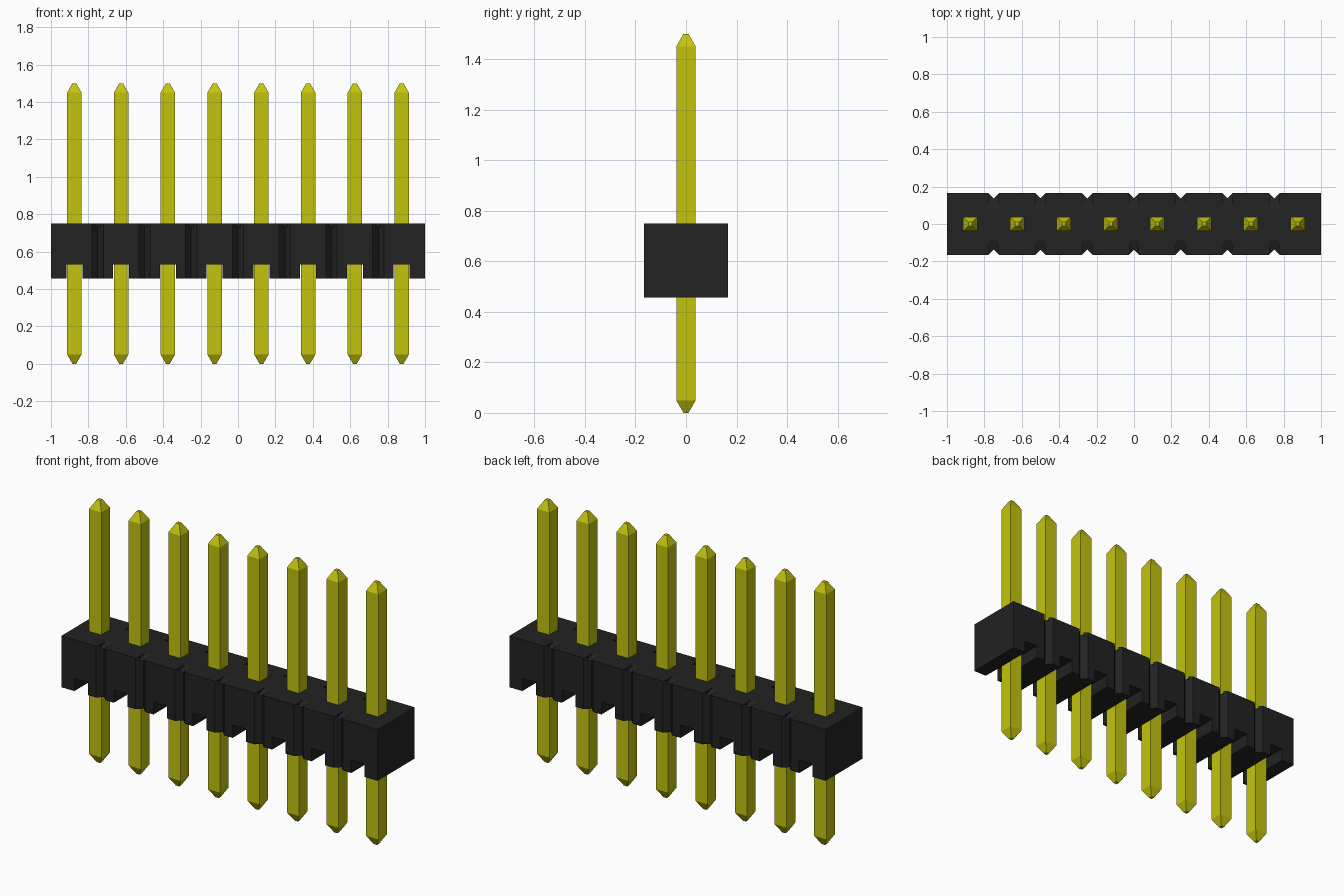
import bpy
import bmesh
from mathutils import Matrix

cube = bpy.data.objects.get("Cube")
if cube:
    bpy.data.objects.remove(cube, do_unlink=True)

COUNT, PITCH = 8, 0.25
HALF_Y, BOTTOM, TOP = 0.167, 0.457, 0.75
PIN = 0.0385
pin_x = [(i - (COUNT - 1) / 2) * PITCH for i in range(COUNT)]
gap_x = [x + PITCH / 2 for x in pin_x[:-1]]


def material(name, color):
    mat = bpy.data.materials.new(name)
    mat.use_nodes = True
    mat.diffuse_color = color
    mat.node_tree.nodes["Principled BSDF"].inputs["Base Color"].default_value = color
    return mat


def make_object(name, bm, mat):
    bmesh.ops.recalc_face_normals(bm, faces=bm.faces)
    mesh = bpy.data.meshes.new(name)
    bm.to_mesh(mesh)
    bm.free()
    mesh.materials.append(mat)
    obj = bpy.data.objects.new(name, mesh)
    bpy.context.collection.objects.link(obj)
    return obj


def prism(bm, points, offset):
    face = bm.faces.new([bm.verts.new(p) for p in points])
    new = bmesh.ops.extrude_face_region(bm, geom=[face])["geom"]
    verts = [v for v in new if isinstance(v, bmesh.types.BMVert)]
    bmesh.ops.translate(bm, verts=verts, vec=offset)


black = material("black plastic", (0.016, 0.016, 0.016, 1))
gold = material("yellow metal", (0.55, 0.55, 0.004, 1))

# Housing: plan outline with a V notch between neighbouring cells
edge = [(-1, -HALF_Y)]
for x in gap_x:
    edge += [(x - 0.03, -HALF_Y), (x, -HALF_Y + 0.03), (x + 0.03, -HALF_Y)]
edge.append((1, -HALF_Y))
outline = edge + [(-x, -y) for x, y in edge]
bm = bmesh.new()
prism(bm, [(x, y, BOTTOM) for x, y in outline], (0, 0, TOP - BOTTOM))
housing = make_object("housing", bm, black)

# Cutter: slots under the pins and small sloped recesses behind the notches
bm = bmesh.new()
for x in pin_x:
    size = Matrix.Diagonal((0.085, 1, 0.2, 1))
    bmesh.ops.create_cube(bm, size=1, matrix=Matrix.Translation((x, 0, 0.43)) @ size)
for x in gap_x:
    for s in (-1, 1):
        section = [(0.085, TOP), (0.085, TOP + 0.05), (0.15, TOP + 0.05), (0.15, TOP - 0.02)]
        prism(bm, [(x - 0.025, s * y, z) for y, z in section], (0.05, 0, 0))
cutter = make_object("slot_cutter", bm, black)
cutter.hide_render = True
cutter.hide_viewport = True
cut = housing.modifiers.new("slots", "BOOLEAN")
cut.object = cutter
cut.solver = "EXACT"

# Pins: square bars tapering to a small flat at both ends
rings = [(0.01, 0), (PIN, 0.05), (PIN, 1.45), (0.01, 1.5)]
for i, x in enumerate(pin_x):
    bm = bmesh.new()
    loops = [[bm.verts.new((a * r, b * r, z)) for a, b in ((-1, -1), (1, -1), (1, 1), (-1, 1))]
             for r, z in rings]
    for low, high in zip(loops, loops[1:]):
        for k in range(4):
            j = (k + 1) % 4
            bm.faces.new((low[k], low[j], high[j], high[k]))
    bm.faces.new(loops[0])
    bm.faces.new(loops[-1])
    make_object(f"pin_{i + 1}", bm, gold).location.x = x
